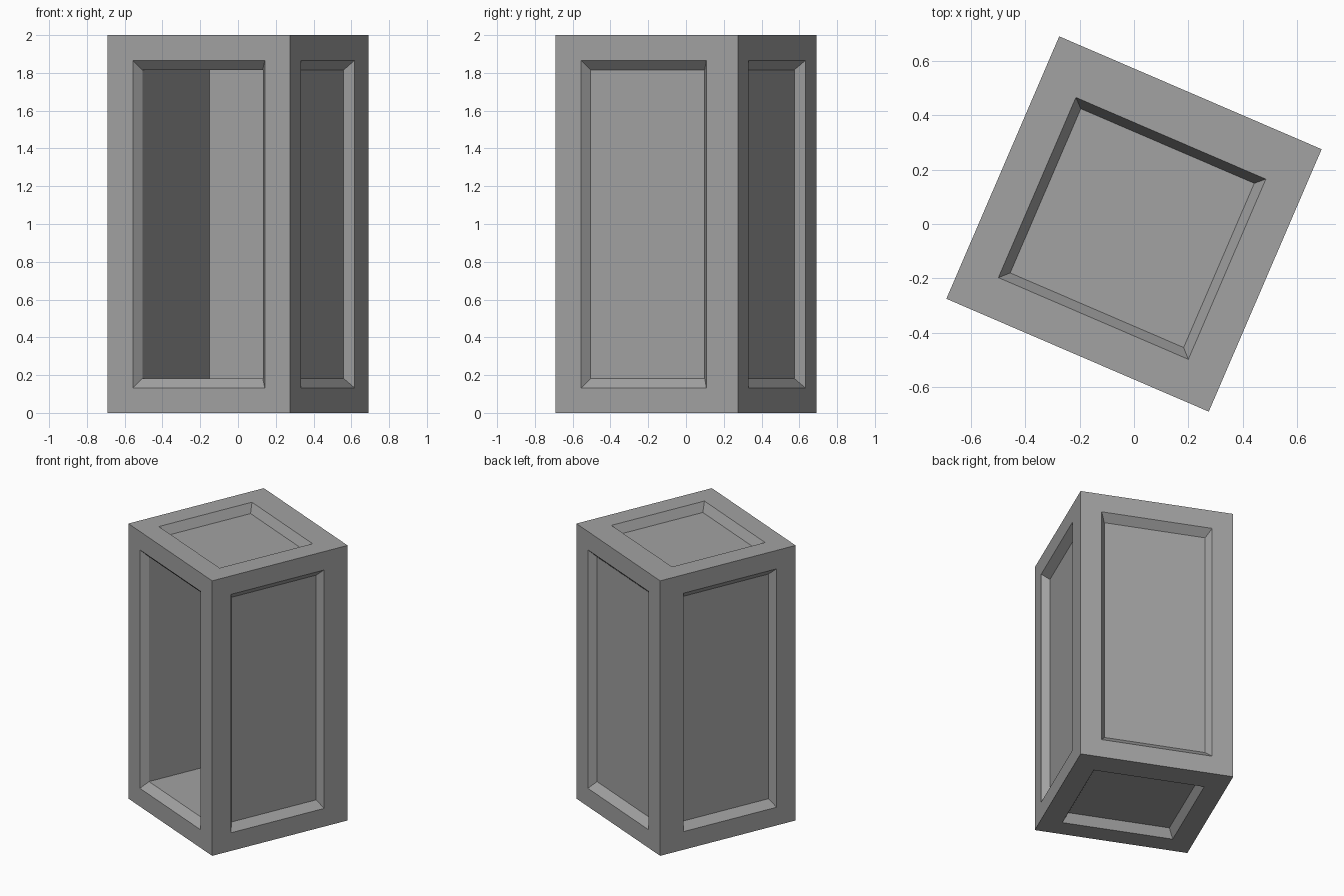
import bpy
import bmesh
from math import radians
from mathutils import Matrix, Vector

cube = bpy.data.objects.get("Cube")
if cube:
    bpy.data.objects.remove(cube, do_unlink=True)

HALF = 0.525
# Limits of the panel openings: rim outside, rim inside
RIM = (Vector((-0.38, -0.378, 0.132)), Vector((0.38, 0.343, 1.866)))
PANEL = (Vector((-0.347, -0.345, 0.182)), Vector((0.347, 0.312, 1.816)))
SINK = (0.05, 0.05, 0.062)
POCKET_BACK = 0.425


def inset_to(bm, face, limits, axis, shift):
    """Inset a face, clamp it into the limits and shift it along its axis."""
    bmesh.ops.inset_individual(bm, faces=[face], thickness=0.005)
    low, high = limits
    for v in face.verts:
        for i in range(3):
            if i != axis:
                v.co[i] = min(max(v.co[i], low[i]), high[i])
        v.co[axis] += shift


# Plain grey material
grey = bpy.data.materials.new("plain_grey")
grey.use_nodes = True
colour = (0.36, 0.36, 0.36, 1)
grey.diffuse_color = colour
grey.node_tree.nodes["Principled BSDF"].inputs["Base Color"].default_value = colour

# Case block
bm = bmesh.new()
bmesh.ops.create_cube(bm, size=2)
for v in bm.verts:
    v.co = (v.co.x * HALF, v.co.y * HALF, v.co.z + 1)
bm.normal_update()

# Sunken, bevelled panel on every side
for face in list(bm.faces):
    normal = face.normal.copy()
    axis = max(range(3), key=lambda i: abs(normal[i]))
    sign = 1 if normal[axis] > 0 else -1
    inset_to(bm, face, RIM, axis, 0)
    inset_to(bm, face, PANEL, axis, -sign * SINK[axis])
    # The front opens into a deep compartment
    if axis == 1 and sign < 0:
        sunk = bmesh.ops.extrude_discrete_faces(bm, faces=[face])["faces"][0]
        for v in sunk.verts:
            v.co.y = POCKET_BACK

bmesh.ops.transform(bm, matrix=Matrix.Rotation(radians(-23.27), 4, "Z"), verts=bm.verts)
bmesh.ops.recalc_face_normals(bm, faces=bm.faces)

mesh = bpy.data.meshes.new("panelled_case")
bm.to_mesh(mesh)
bm.free()
mesh.materials.append(grey)
case = bpy.data.objects.new("panelled_case", mesh)
bpy.context.collection.objects.link(case)
